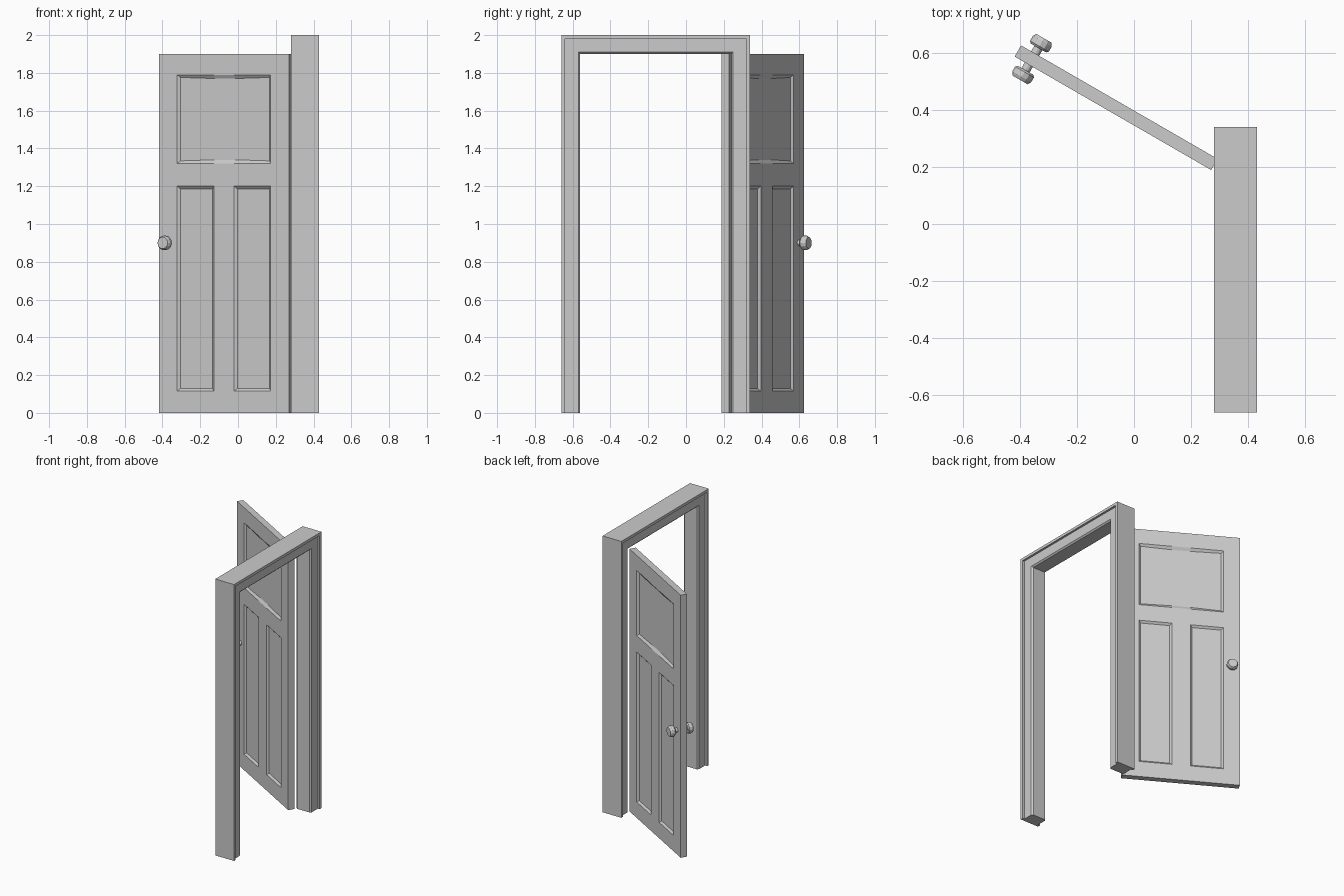
import bpy, bmesh
from math import radians, cos, sin, pi

if "Cube" in bpy.data.objects:
    bpy.data.objects.remove(bpy.data.objects["Cube"])


def make_object(name, bm, parent=None):
    bmesh.ops.recalc_face_normals(bm, faces=bm.faces[:])
    mesh = bpy.data.meshes.new(name)
    bm.to_mesh(mesh)
    bm.free()
    obj = bpy.data.objects.new(name, mesh)
    bpy.context.collection.objects.link(obj)
    obj.parent = parent
    return obj


# Door frame: stepped profile (inward offset, x) swept round three sides with mitres
CX = 0.355
half = [(0, 0.075), (0.02, 0.075), (0.02, 0.06), (0.09, 0.06), (0.1, 0.05)]
profile = [(o, CX + d) for o, d in half] + [(o, CX - d) for o, d in reversed(half)]
bm = bmesh.new()
rings = []
for o, x in profile:
    y0, y1, top = -0.66 + o, 0.34 - o, 2 - o
    rings.append([bm.verts.new((x, y, z)) for y, z in
                  ((y0, 0), (y0, top), (y1, top), (y1, 0))])
n = len(rings)
for i in range(n):
    a, b = rings[i], rings[(i + 1) % n]
    for k in range(3):
        bm.faces.new((a[k], a[k + 1], b[k + 1], b[k]))
for k in (0, 3):
    bm.faces.new([r[k] for r in rings])
make_object("door_frame", bm)

# Door slab: a grid of stiles and rails, with panels sunk on both sides
W, H, T = 0.794, 1.9, 0.045
xs = [-W, -0.684, -0.46, -0.336, -0.112, 0]
zs = [0, 0.115, 1.2, 1.32, 1.79, H]
panels = [(xs[1], xs[4], zs[3], zs[4]),
          (xs[1], xs[2], zs[1], zs[2]),
          (xs[3], xs[4], zs[1], zs[2])]
bm = bmesh.new()
grid = [[bm.verts.new((x, 0, z)) for z in zs] for x in xs]
for i in range(5):
    for j in range(5):
        bm.faces.new((grid[i][j], grid[i + 1][j], grid[i + 1][j + 1], grid[i][j + 1]))
ext = bmesh.ops.extrude_face_region(bm, geom=bm.faces[:], use_keep_orig=True)
bmesh.ops.translate(bm, vec=(0, T, 0),
                    verts=[g for g in ext["geom"] if isinstance(g, bmesh.types.BMVert)])
bmesh.ops.recalc_face_normals(bm, faces=bm.faces[:])
bm.normal_update()
for x0, x1, z0, z1 in panels:
    for side in (-1, 1):
        faces = []
        for f in bm.faces:
            c = f.calc_center_median()
            if f.normal.y * side > 0.9 and x0 < c.x < x1 and z0 < c.z < z1:
                faces.append(f)
        bmesh.ops.inset_region(bm, faces=faces, thickness=0.02, depth=-0.012)
door = make_object("door", bm)
door.location = (0.27, 0.189, 0)
door.rotation_euler.z = radians(-30)

# Door knobs: turned profile (radius, distance from door middle), one on each side
knob = [(0.016, 0.015), (0.016, 0.045), (0.031, 0.045), (0.038, 0.052),
        (0.038, 0.072), (0.031, 0.084)]
SIDES = 12
for name, side in (("front_knob", -1), ("back_knob", 1)):
    bm = bmesh.new()
    rings = [[bm.verts.new((r * cos(2 * pi * k / SIDES), side * d, r * sin(2 * pi * k / SIDES)))
              for k in range(SIDES)] for r, d in knob]
    for a, b in zip(rings, rings[1:]):
        for k in range(SIDES):
            m = (k + 1) % SIDES
            bm.faces.new((a[k], a[m], b[m], b[k]))
    bm.faces.new(rings[0])
    bm.faces.new(rings[-1])
    obj = make_object(name, bm, door)
    obj.location = (-W + 0.057, T / 2, 0.9)
